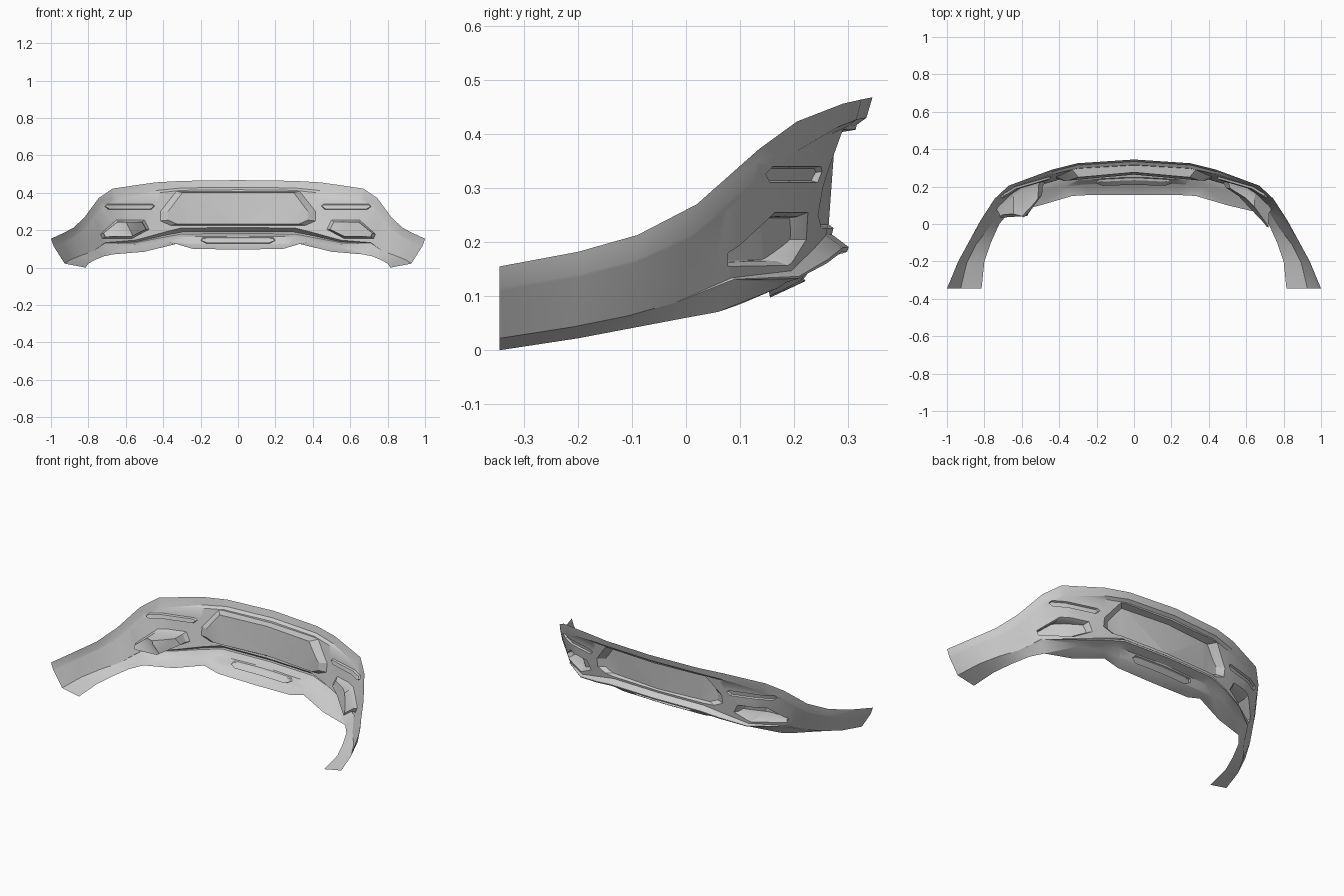
import bpy, bmesh, math
from mathutils import Vector as V

if "Cube" in bpy.data.objects:
    bpy.data.objects.remove(bpy.data.objects["Cube"])

# Key edge lines of the shell, from the centre to the wing end (x, y, z)
top_edge = [(0, .345, .468), (.3, .325, .464), (.44, .29, .456), (.67, .205, .423), (.745, .135, .372),
            (.82, .02, .27), (.88, -.09, .213), (.94, -.2, .182), (1, -.345, .155)]
ledge = [(0, .27, .214), (.3, .259, .213), (.4, .237, .188), (.55, .195, .147), (.71, .085, .134),
         (.775, -.02, .088), (.845, -.11, .063), (.895, -.21, .043), (.927, -.345, .022)]
under_lip = [(0, .252, .167), (.3, .235, .165), (.4, .205, .145), (.54, .185, .125), (.705, .075, .113)]
bottom_edge = [(0, .155, .097), (.24, .155, .1), (.33, .15, .127), (.5, .1, .085), (.67, .06, .071),
               (.72, 0, .06), (.765, -.1, .041), (.8, -.2, .022), (.815, -.345, 0)]
A, D, F, H = [[V(p) for p in r] for r in (top_edge, ledge, under_lip, bottom_edge)]
F += D[5:]

# In-between rows: top flange, projecting lip, lower crease
flange_t = [.15, .15, .16, .2, .25, .3, .3, .3, .3]
flange_in = [.014, .014, .012, .004, 0, 0, 0, 0, 0]
bulge = [0, 0, 0, .3, .6, 1, 1, 1, 1]
lip = [1, 1, .85, .45, .12, 0, 0, 0, 0]
crease_t = [.5, .5, .3, .2, .1, 0, 0, 0, 0]
B = [a.lerp(d, t) + V((.008, .004, 0)) * w for a, d, t, w in zip(A, D, flange_t, bulge)]
B[8].y = -.345
C = [b.lerp(d, .06) - V((0, k, 0)) for b, d, k in zip(B, D, flange_in)]
E = [d + V((.01 * (i > 1), .031, -.023)) * w for i, (d, w) in enumerate(zip(D, lip))]
E2 = [e + V((0, -.003, -.009)) * w for e, w in zip(E, lip)]
G = [f.lerp(h, t) + V((0, .02, -.006)) * max(0, t - .1) * 2 for f, h, t in zip(F, H, crease_t)]

# Loft the mirrored shell
bm = bmesh.new()
grid = []
for row in (A, B, C, D, E, E2, F, G, H):
    full = [V((-p.x, p.y, p.z)) for p in row[:0:-1]] + row
    grid.append([bm.verts.new(p) for p in full])
for r0, r1 in zip(grid, grid[1:]):
    for i in range(len(r0) - 1):
        bm.faces.new((r0[i], r0[i + 1], r1[i + 1], r1[i]))
bmesh.ops.remove_doubles(bm, verts=bm.verts[:], dist=.0004)
bmesh.ops.triangulate(bm, faces=bm.faces[:])
bmesh.ops.recalc_face_normals(bm, faces=bm.faces[:])


def inside(poly, x, z):
    s = [(b[0] - a[0]) * (z - a[1]) - (b[1] - a[1]) * (x - a[0])
         for a, b in zip(poly, poly[1:] + poly[:1])]
    return all(v > 0 for v in s) or all(v < 0 for v in s)


def recess(poly, steps):
    """Cut a convex x-z outline into the shell, then sink it in steps of (scale, depth function)."""
    xs, zs = [p[0] for p in poly], [p[1] for p in poly]
    for a, b in zip(poly, poly[1:] + poly[:1]):
        geom = set()
        for f in bm.faces:
            fx, fz = [v.co.x for v in f.verts], [v.co.z for v in f.verts]
            if min(fx) < max(xs) and max(fx) > min(xs) and min(fz) < max(zs) and max(fz) > min(zs):
                geom.update([f, *f.edges, *f.verts])
        bmesh.ops.bisect_plane(bm, geom=list(geom), dist=1e-5, plane_co=(a[0], 0, a[1]),
                               plane_no=(b[1] - a[1], 0, a[0] - b[0]))
    faces = []
    for f in bm.faces:
        c = f.calc_center_median()
        if inside(poly, c.x, c.z):
            faces.append(f)
    cx, cz = (min(xs) + max(xs)) / 2, (min(zs) + max(zs)) / 2
    for (sx, sz), depth in steps:
        new = bmesh.ops.extrude_face_region(bm, geom=faces)["geom"]
        old = [f for f in faces if f.is_valid]
        if old:
            bmesh.ops.delete(bm, geom=old, context='FACES')
        faces = [g for g in new if isinstance(g, bmesh.types.BMFace)]
        for v in {v for f in faces for v in f.verts}:
            v.co.x = cx + (v.co.x - cx) * sx
            v.co.z = cz + (v.co.z - cz) * sz
            v.co.y = depth(v.co)
    return faces


# Centre panel and lower centre slot
recess([(-.36, .226), (.36, .226), (.415, .25), (.415, .3), (.33, .408), (-.33, .408), (-.415, .3), (-.415, .25)],
       [((.9, .93), lambda c: .264 - .09 * abs(c.x) + .2 * max(0, c.z - .34))])
recess([(-.17, .13), (.17, .13), (.2, .145), (.19, .16), (-.19, .16), (-.2, .145)],
       [((.98, .8), lambda c: c.y - .012)])

# Side slots and lower corner openings with cups that deepen outwards
for s in (-1, 1):
    recess([(s * x, z) for x, z in [(.465, .31), (.69, .31), (.712, .326), (.7, .34), (.46, .34), (.445, .33)]],
           [((.97, .75), lambda c: c.y - .012)])
    if s > 0:
        cup = lambda c: c.y - .01 - .3 * max(0, c.x - .5)
    else:
        cup = lambda c: c.y - .015 - .13 * max(0, 1 - abs(c.x + .59) / .13)
    recess([(s * x, z) for x, z in [(.475, .205), (.5, .255), (.65, .255), (.735, .18), (.725, .155), (.565, .157)]],
           [((.9, .84), lambda c: c.y - .02), ((.97, .95), cup)])

bmesh.ops.remove_doubles(bm, verts=bm.verts[:], dist=.0004)
bmesh.ops.recalc_face_normals(bm, faces=bm.faces[:])
if sum(f.normal.y * f.calc_area() for f in bm.faces) < 0:
    bmesh.ops.reverse_faces(bm, faces=bm.faces[:])

# Bumper object
me = bpy.data.meshes.new("bumper_shell")
bm.to_mesh(me)
bm.free()
ob = bpy.data.objects.new("bumper_shell", me)
bpy.context.collection.objects.link(ob)
bpy.context.view_layer.objects.active = ob
ob.select_set(True)
bpy.ops.object.shade_smooth_by_angle(angle=math.radians(25))
